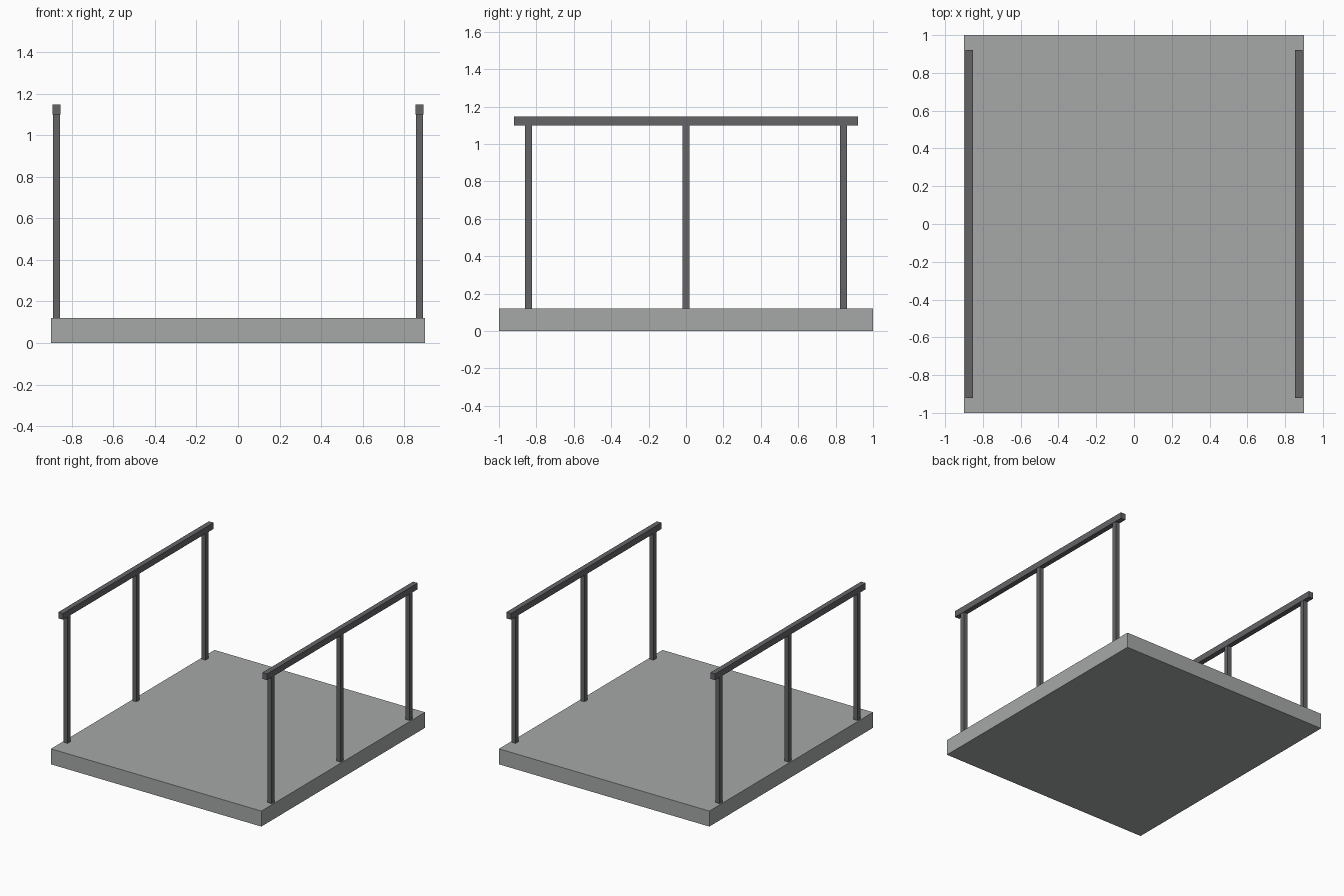
import bpy

if "Cube" in bpy.data.objects:
    bpy.data.objects.remove(bpy.data.objects["Cube"])

dark = bpy.data.materials.new("dark_metal")
dark.diffuse_color = (0.13, 0.13, 0.14, 1)
dark.use_nodes = True
dark.node_tree.nodes["Principled BSDF"].inputs["Base Color"].default_value = dark.diffuse_color
stone = bpy.data.materials.new("grey_deck")
stone.diffuse_color = (0.38, 0.39, 0.39, 1)
stone.use_nodes = True
stone.node_tree.nodes["Principled BSDF"].inputs["Base Color"].default_value = stone.diffuse_color


def box(name, center, size, mat):
    bpy.ops.mesh.primitive_cube_add(size=1, location=center)
    ob = bpy.context.object
    ob.name = name
    ob.scale = size
    bpy.ops.object.transform_apply(location=False, rotation=False, scale=True)
    ob.data.materials.append(mat)
    return ob


# Deck slab
DECK_TOP, RAIL_BOTTOM, RAIL_TOP = 0.12, 1.10, 1.148
box("deck", (0, 0, DECK_TOP / 2), (1.8, 2.0, DECK_TOP), stone)

# Handrail with three posts on each side
for side, sx in (("left", -1), ("right", 1)):
    x = sx * 0.873
    for label, y in (("front", -0.842), ("middle", 0), ("back", 0.842)):
        box(f"{side}_{label}_post", (x, y, (DECK_TOP + RAIL_BOTTOM) / 2),
            (0.035, 0.035, RAIL_BOTTOM - DECK_TOP), dark)
    box(f"{side}_handrail", (x, 0, (RAIL_BOTTOM + RAIL_TOP) / 2),
        (0.04, 1.84, RAIL_TOP - RAIL_BOTTOM), dark)
